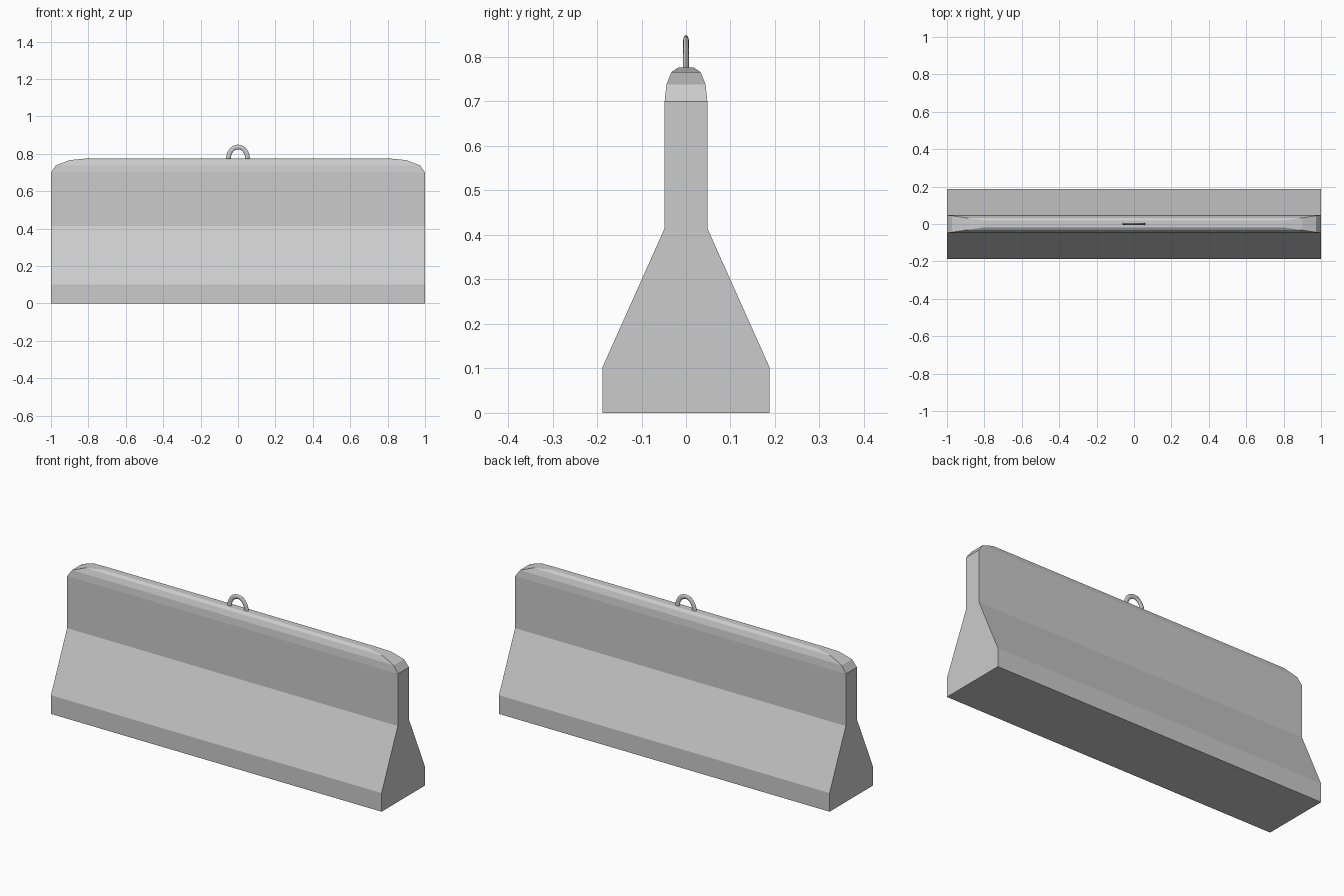
import bpy, bmesh
from math import sin, cos, pi

if "Cube" in bpy.data.objects:
    bpy.data.objects.remove(bpy.data.objects["Cube"])


def loft(name, rings, closed_path=False):
    """Skin equal-length vertex loops, capping both ends."""
    bm = bmesh.new()
    loops = [[bm.verts.new(p) for p in ring] for ring in rings]
    n = len(loops[0])
    for a, b in zip(loops, loops[1:]):
        for i in range(n):
            j = (i + 1) % n
            bm.faces.new((a[i], a[j], b[j], b[i]))
    bm.faces.new(loops[0][::-1])
    bm.faces.new(loops[-1])
    bmesh.ops.recalc_face_normals(bm, faces=bm.faces)
    mesh = bpy.data.meshes.new(name)
    bm.to_mesh(mesh)
    bm.free()
    obj = bpy.data.objects.new(name, mesh)
    bpy.context.collection.objects.link(obj)
    return obj


def rectangle(hx, hy, z):
    return [(-hx, -hy, z), (hx, -hy, z), (hx, hy, z), (-hx, hy, z)]


# Concrete barrier: flared foot, slim wall, top rounded in three steps
levels = [(1, 0.188, 0), (1, 0.188, 0.102), (1, 0.048, 0.415)]
for k in range(4):
    t = k * pi / 6
    drop = 1 - cos(t)
    levels.append((1 - 0.2 * drop, 0.048 - 0.03 * drop, 0.70 + 0.076 * sin(t)))
loft("barrier_body", [rectangle(*level) for level in levels])

# Lifting loop: half ring of flattened bar, feet sunk into the top
rings = []
arc = [i * pi / 12 for i in range(13)]
for a in arc:
    ring = []
    for s in range(12):
        b = s * pi / 6
        r = 0.0125 * cos(b)
        ring.append(((0.051 + r) * cos(a), 0.0065 * sin(b),
                     0.774 + (0.0625 + r) * sin(a)))
    rings.append(ring)
handle = loft("lifting_loop", rings)
bpy.context.view_layer.objects.active = handle
handle.select_set(True)
bpy.ops.object.shade_smooth_by_angle(angle=pi / 4)
